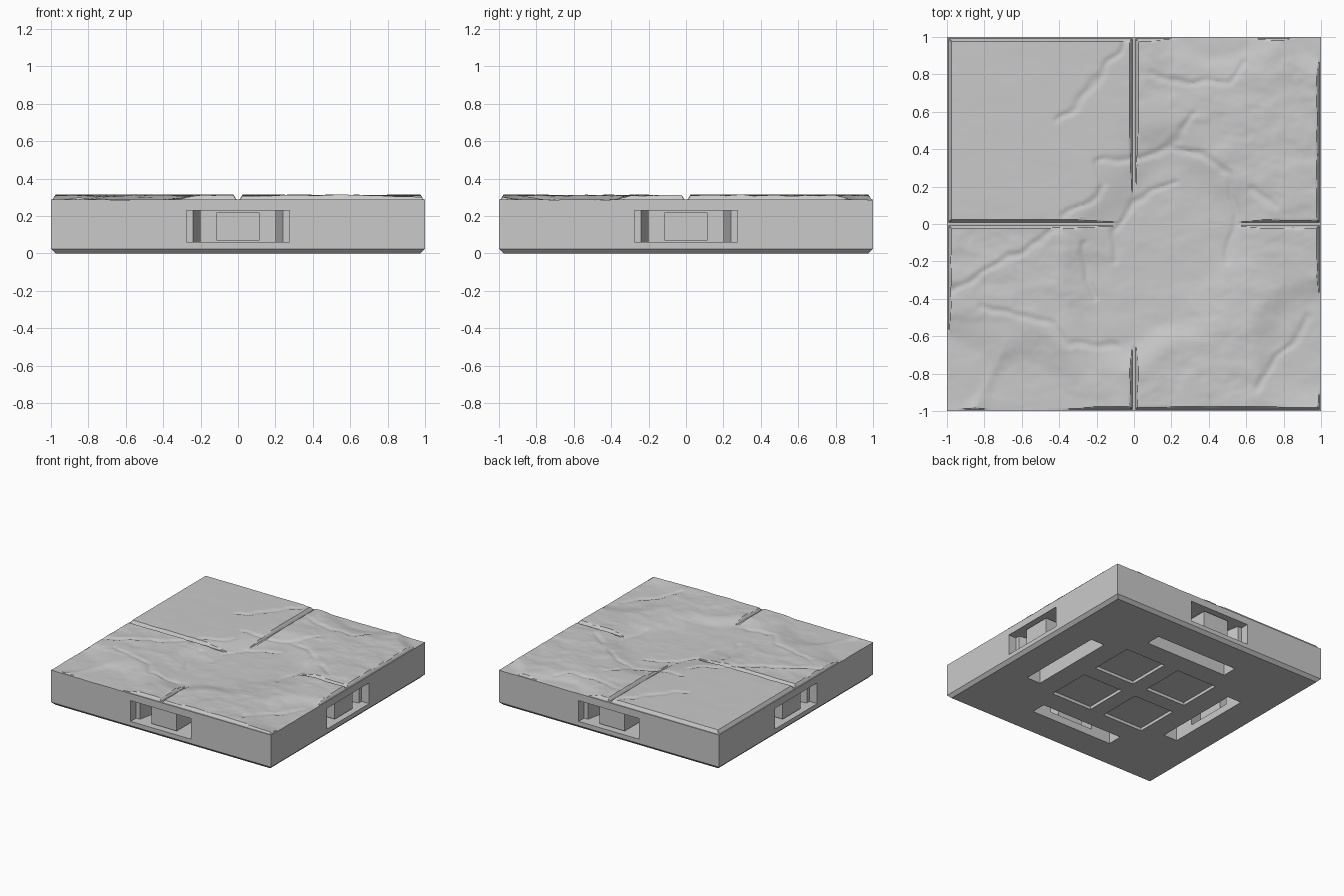
import bpy, bmesh, math
from mathutils import Vector, Matrix, noise

if "Cube" in bpy.data.objects:
    bpy.data.objects.remove(bpy.data.objects["Cube"], do_unlink=True)

stone = bpy.data.materials.new("grey stone")
stone.use_nodes = True
GREY = (0.59, 0.59, 0.59, 1)
stone.diffuse_color = GREY
stone.node_tree.nodes["Principled BSDF"].inputs["Base Color"].default_value = GREY

RIM = 0.288     # top of the straight sides and floor of the seams
CROWN = 0.316   # top of the unworn paving


def make_object(name, bm):
    bmesh.ops.recalc_face_normals(bm, faces=bm.faces)
    mesh = bpy.data.meshes.new(name)
    bm.to_mesh(mesh)
    bm.free()
    mesh.materials.append(stone)
    obj = bpy.data.objects.new(name, mesh)
    bpy.context.collection.objects.link(obj)
    return obj


def add_prism(bm, outline, low, high, turn=0):
    """Extrude a plan outline upward, turned about z by quarter turns."""
    spin = Matrix.Rotation(turn * math.pi / 2, 4, "Z")
    base = bm.faces.new([bm.verts.new(spin @ Vector((x, y, low))) for x, y in outline])
    grown = bmesh.ops.extrude_face_region(bm, geom=[base])["geom"]
    tops = [v for v in grown if isinstance(v, bmesh.types.BMVert)]
    bmesh.ops.translate(bm, verts=tops, vec=(0, 0, high - low))


def rectangle(x0, x1, y0, y1):
    return [(x0, y0), (x1, y0), (x1, y1), (x0, y1)]


# Tile body with a chamfered foot
bm = bmesh.new()
rings = []
for half, z in ((0.975, 0), (1, 0.025), (1, 0.27)):
    rings.append([bm.verts.new((x, y, z)) for x, y in rectangle(-half, half, -half, half)])
for lower, upper in zip(rings, rings[1:]):
    for i in range(4):
        j = (i + 1) % 4
        bm.faces.new((lower[i], lower[j], upper[j], upper[i]))
bm.faces.new(rings[0])
bm.faces.new(rings[-1])
body = make_object("tile_body", bm)

# Connector ports: wide mouth, ledge, then a tapering throat
half_port = [(0.275, -1.05), (0.275, -0.93), (0.24, -0.93), (0.2, -0.735), (0.2, -0.65)]
port = half_port + [(-x, y) for x, y in reversed(half_port)]
ports, pockets, blocks = bmesh.new(), bmesh.new(), bmesh.new()
for turn in range(4):
    add_prism(ports, port, 0.06, 0.23, turn)
    # Slots and shallow square recesses in the underside
    add_prism(pockets, rectangle(-0.375, 0.375, -0.735, -0.61), -0.1, 0.233, turn)
    add_prism(pockets, rectangle(0.065, 0.435, 0.065, 0.435), -0.1, 0.025, turn)
    # Central block standing in each port
    add_prism(blocks, rectangle(-0.115, 0.115, -0.96, -0.75), 0.07, 0.22, turn)

cutters = [make_object("port_cutter", ports), make_object("pocket_cutter", pockets)]
for cutter in cutters:
    cutter.hide_render = True
    cut = body.modifiers.new("cut", "BOOLEAN")
    cut.operation, cut.solver, cut.object = "DIFFERENCE", "EXACT", cutter
carved = bpy.data.meshes.new_from_object(
    body.evaluated_get(bpy.context.evaluated_depsgraph_get()))
body.modifiers.clear()
body.data = carved
for cutter in cutters:
    bpy.data.objects.remove(cutter, do_unlink=True)
make_object("port_blocks", blocks)

# Crack paths over the paving
cracks = [
    [(-.4, .55), (-.25, .72), (-.15, .85), (-.03, .97)],
    [(-.38, .04), (-.25, .1), (-.15, .2), (-.2, .33), (0, .35), (.2, .4), (.3, .6)],
    [(-.1, -.2), (-.1, -.05), (0, .12), (.22, .22)],
    [(.2, .4), (.35, .38), (.5, .28), (.55, .05), (.5, -.2)],
    [(.66, -.88), (.72, -.75), (.85, -.65), (.93, -.5)],
    [(-.97, -.36), (-.7, -.2), (-.4, -.03)],
    [(-.8, -.45), (-.45, -.52), (-.35, -.65), (-.1, -.65)],
    [(-.27, -.1), (-.25, -.3), (-.2, -.4)],
    [(.1, .8), (.3, .75), (.5, .76), (.6, .85)],
    [(.62, .2), (.75, .1)],
]
segments = [pair for path in cracks for pair in zip(path, path[1:])]

# Worn patches as centre x, centre y and radius
patches = [(.2, -.05, .55), (0, -.4, .42), (-1, -.8, .4), (-.6, -1, .42),
           (.45, 1, .35), (1, .98, .25), (1, -.65, .42)]


def soft(value):
    t = min(max(value, 0), 1)
    return t * t * (3 - 2 * t)


def crack_depth(x, y):
    nearest = 1
    for (ax, ay), (bx, by) in segments:
        dx, dy = bx - ax, by - ay
        t = min(max(((x - ax) * dx + (y - ay) * dy) / (dx * dx + dy * dy), 0), 1)
        nearest = min(nearest, math.hypot(x - ax - t * dx, y - ay - t * dy))
    return 0.007 * soft(1 - nearest / 0.03)


def surface(x, y):
    wobble = noise.noise(Vector((x * 9, y * 9, 1))) * 0.025
    drift = noise.noise(Vector((x * 3, y * 3, 7))) * 0.12
    rough = 0.15 + 0.85 * soft(max(x, -y) * 4 + 0.6)
    ripple = soft(noise.fractal(Vector((x * 4, y * 6, 3)), 1, 2, 4) + 0.5)
    wear = rough * (0.002 + 0.006 * ripple)
    worn = max(soft(2 - 2 * (math.hypot(x - px, y - py) + drift) / r) for px, py, r in patches)
    wear = wear * (1 - worn * 0.5) + 0.026 * worn
    top = CROWN - wear - crack_depth(x + wobble, y - wobble)
    # Seams between the four slabs, lost where the stone is worn below them
    gap = min(1 - abs(x), 1 - abs(y), abs(x), abs(y))
    ramp = min(max((gap - 0.008) / 0.017, 0), 1)
    return min(top, RIM + (CROWN - RIM) * ramp)


# Worn paving, with extra grid lines beside the seams and rim
steps = 160
lines = {round(-1 + 2 * i / steps, 4) for i in range(steps + 1)}
for d in (0.008, 0.019, 0.025):
    lines |= {d, -d, 1 - d, d - 1}
lines = sorted(lines)
bm = bmesh.new()
grid = [[bm.verts.new((x, y, surface(x, y))) for x in lines] for y in lines]
for low, high in zip(grid, grid[1:]):
    for i in range(len(lines) - 1):
        bm.faces.new((low[i], low[i + 1], high[i + 1], high[i]))
border = [e for e in bm.edges if e.is_boundary]
skirt = bmesh.ops.extrude_edge_only(bm, edges=border)["geom"]
for v in skirt:
    if isinstance(v, bmesh.types.BMVert):
        v.co.z = 0.27
paving = make_object("worn_paving", bm)

bpy.ops.object.select_all(action="DESELECT")
paving.select_set(True)
bpy.context.view_layer.objects.active = paving
bpy.ops.object.shade_smooth_by_angle(angle=math.radians(30))
